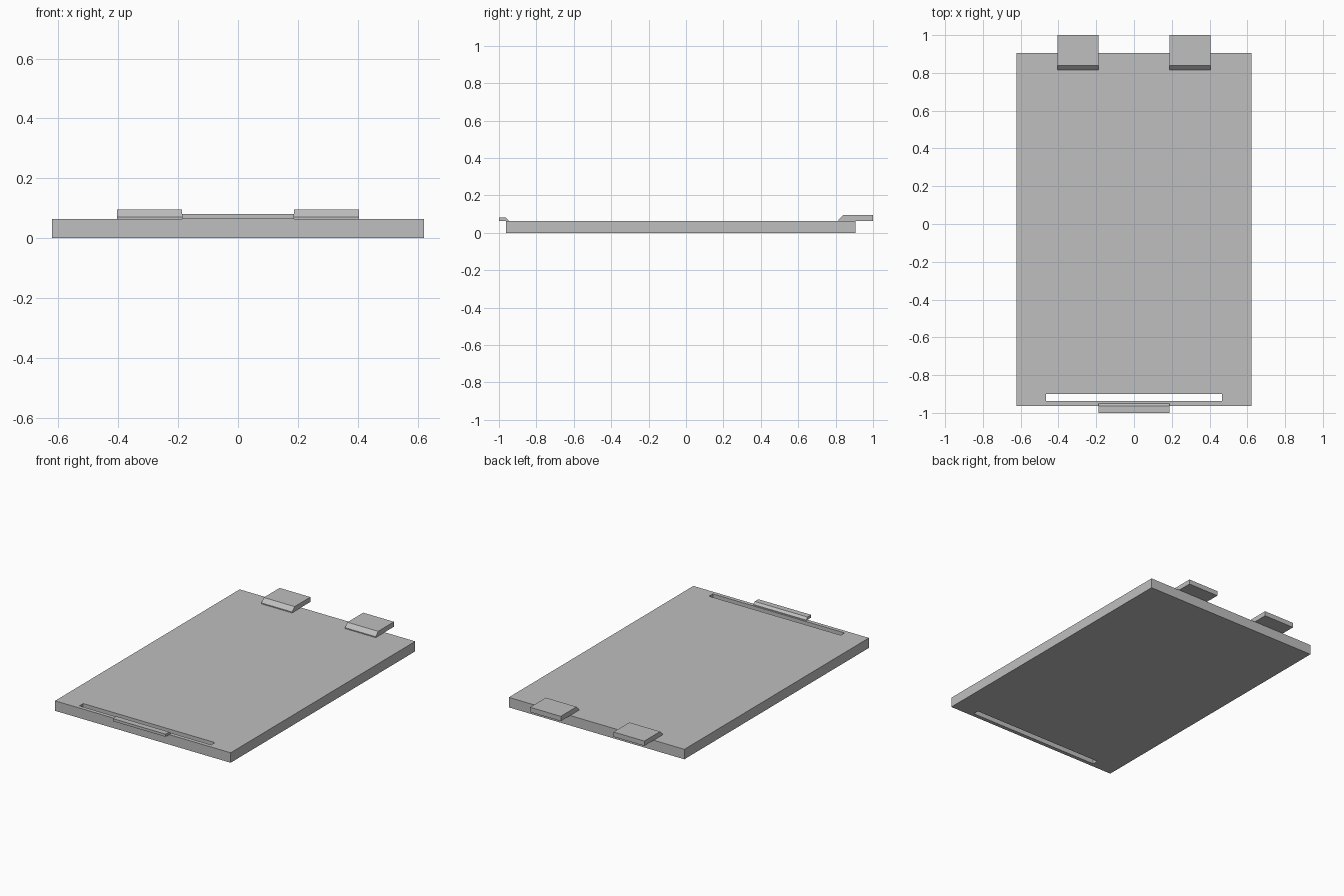
import bpy, bmesh

if "Cube" in bpy.data.objects:
    bpy.data.objects.remove(bpy.data.objects["Cube"], do_unlink=True)

grey = bpy.data.materials.new("light_grey")
grey.use_nodes = True
colour = (0.52, 0.52, 0.52, 1)
grey.diffuse_color = colour
grey.node_tree.nodes["Principled BSDF"].inputs["Base Color"].default_value = colour


def make_object(name, bm):
    bmesh.ops.recalc_face_normals(bm, faces=bm.faces)
    mesh = bpy.data.meshes.new(name)
    bm.to_mesh(mesh)
    bm.free()
    mesh.materials.append(grey)
    obj = bpy.data.objects.new(name, mesh)
    bpy.context.collection.objects.link(obj)
    return obj


def side_profile(name, points, x0, x1):
    """Extrude a (y, z) outline along x."""
    bm = bmesh.new()
    face = bm.faces.new([bm.verts.new((x0, y, z)) for y, z in points])
    extruded = bmesh.ops.extrude_face_region(bm, geom=[face])["geom"]
    moved = [v for v in extruded if isinstance(v, bmesh.types.BMVert)]
    bmesh.ops.translate(bm, verts=moved, vec=(x1 - x0, 0, 0))
    return make_object(name, bm)


# Flat cover plate with a through slot: outer and inner loops bridged by quads
top = 0.064
outer = (0.622, -0.963, 0.905)
inner = (0.467, -0.938, -0.9)
bm = bmesh.new()


def ring(half_width, y0, y1, z):
    corners = ((-half_width, y0), (half_width, y0), (half_width, y1), (-half_width, y1))
    return [bm.verts.new((x, y, z)) for x, y in corners]


rings = [ring(*outer, 0), ring(*outer, top), ring(*inner, top), ring(*inner, 0)]
for a, b in zip(rings, rings[1:] + rings[:1]):
    for i in range(4):
        j = (i + 1) % 4
        bm.faces.new((a[i], a[j], b[j], b[i]))
# Merge the coplanar quads visually by keeping them flat shaded
make_object("cover_plate", bm)

# Two rear hinge tabs with a bevelled front edge
tab = [(0.815, top), (1.0, top), (1.0, 0.095), (0.84, 0.095), (0.815, 0.07)]
for side, x0, x1 in (("right", -0.405, -0.187), ("left", 0.187, 0.405)):
    side_profile(side + "_rear_tab", tab, x0, x1)

# Front latch lip, bevelled on its inner edge
lip = [(-1.0, top), (-0.949, top), (-0.949, 0.067), (-0.963, 0.081), (-1.0, 0.081)]
side_profile("front_latch_lip", lip, -0.187, 0.187)
